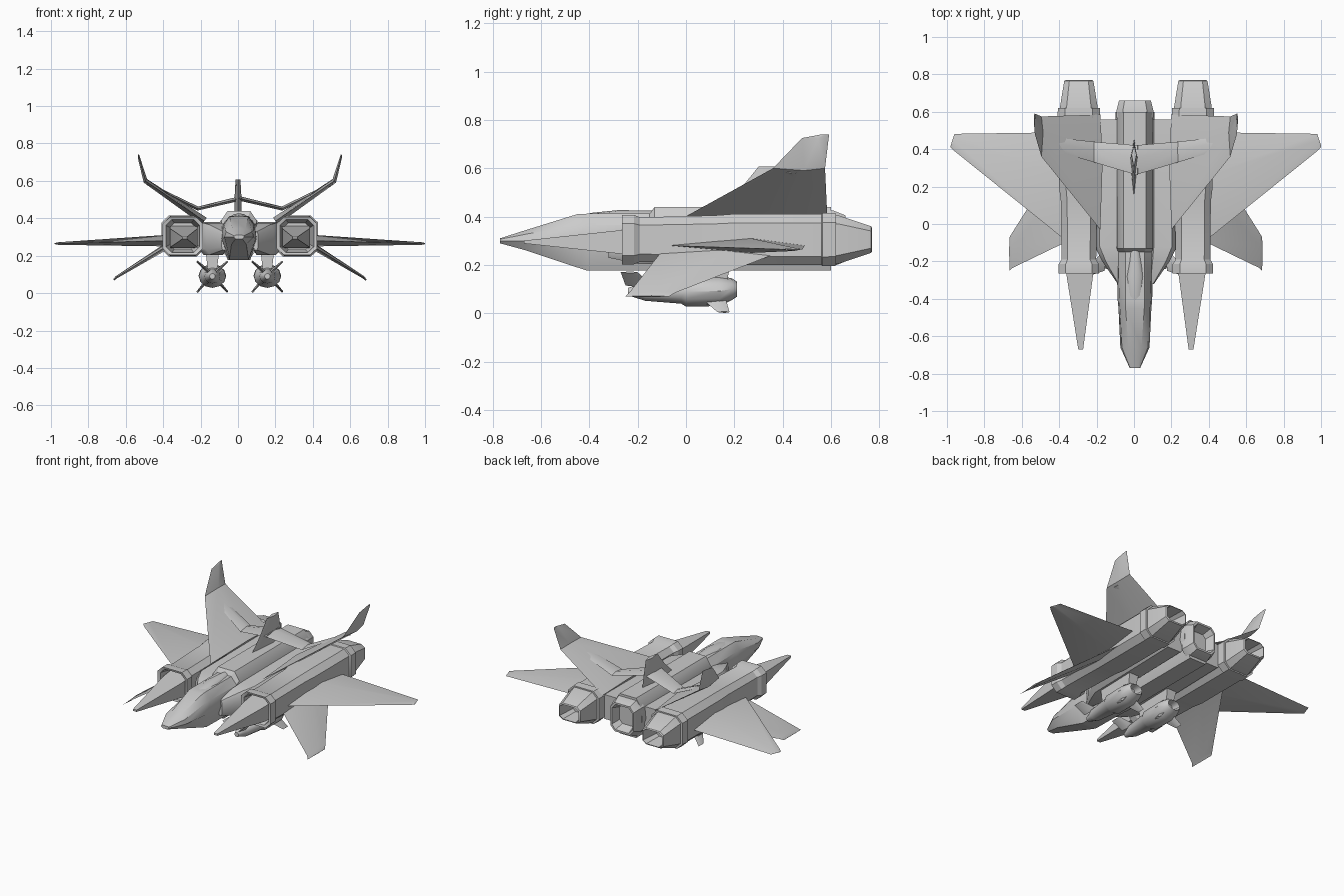
import bpy, bmesh, math
from mathutils import Vector

if "Cube" in bpy.data.objects:
    bpy.data.objects.remove(bpy.data.objects["Cube"])

CX = 0.01  # symmetry plane of the paired parts

OCT = [(1, .65), (.65, 1), (-.65, 1), (-1, .65), (-1, -.65), (-.65, -1), (.65, -1), (1, -.65)]
BOX = [(1, 1), (-1, 1), (-1, -1), (1, -1)]
ROUND = [(math.cos(a * math.pi / 6), math.sin(a * math.pi / 6)) for a in range(12)]
SIDES = ((1, "right"), (-1, "left"))


def skin(name, rings, angle=35):
    """Join rings of points into a closed, capped mesh."""
    bm = bmesh.new()
    loops = [[bm.verts.new(p) for p in r] for r in rings]
    n = len(loops[0])
    for a, b in zip(loops, loops[1:]):
        for i in range(n):
            bm.faces.new((a[i], a[(i + 1) % n], b[(i + 1) % n], b[i]))
    bm.faces.new(loops[0])
    bm.faces.new(loops[-1])
    bmesh.ops.recalc_face_normals(bm, faces=bm.faces)
    me = bpy.data.meshes.new(name)
    bm.to_mesh(me)
    bm.free()
    ob = bpy.data.objects.new(name, me)
    bpy.context.collection.objects.link(ob)
    bpy.ops.object.select_all(action='DESELECT')
    ob.select_set(True)
    bpy.context.view_layer.objects.active = ob
    bpy.ops.object.shade_smooth_by_angle(angle=math.radians(angle))
    return ob


def loft(name, profile, sections, paired=True, angle=35):
    """Sections along y: (y, x, z, half width, half height)."""
    for s, side in (SIDES if paired else ((1, ""),)):
        rings = [[(CX * paired + s * (x + u * w), y, z + v * h) for u, v in profile]
                 for y, x, z, w, h in sections]
        skin(f"{name}_{side}" if paired else name, rings, angle)


def plate(name, stations, paired=True):
    """Thin diamond-section surface: (x, z, y front, y back, half thickness)."""
    for s, side in (SIDES if paired else ((1, ""),)):
        rings = []
        for i, (x, z, y0, y1, t) in enumerate(stations):
            a, b = stations[max(i - 1, 0)], stations[min(i + 1, len(stations) - 1)]
            d = Vector((b[0] - a[0], b[1] - a[1])).normalized()
            nx, nz = -d.y * t, d.x * t
            ym = y0 + (y1 - y0) * .6
            pts = [(x, y0, z), (x + nx, ym, z + nz), (x, y1, z), (x - nx, ym, z - nz)]
            rings.append([(CX * paired + s * p[0], p[1], p[2]) for p in pts])
        skin(f"{name}_{side}" if paired else name, rings)


# central fuselage: y, top/mid/bottom half widths, top/mid/bottom heights
body = [(-.77, .018, .028, .018, .31, .30, .29),
        (-.66, .035, .078, .04, .345, .30, .26),
        (-.45, .05, .088, .05, .41, .29, .19),
        (-.41, .05, .092, .05, .412, .29, .177),
        (-.15, .05, .10, .055, .412, .29, .177),
        (-.13, .06, .105, .06, .44, .30, .177),
        (.60, .06, .105, .06, .44, .30, .177)]
rings = []
for y, t, m, b, zt, zm, zb in body:
    zs = zm + (zt - zm) * .62
    ms = t + (m - t) * .8
    half = [(b, zb), (m, zm), (ms, zs), (t, zt)]
    rings.append([(.005 + x, y, z) for x, z in half] + [(.005 - x, y, z) for x, z in reversed(half)])
skin("fuselage", rings, 30)

# canopy hump
loft("canopy", ROUND, [(-.48, .005, .385, .02, .015), (-.38, .005, .385, .05, .032),
                       (-.28, .005, .385, .058, .042), (-.14, .005, .385, .03, .04)], False, 40)

# central exhaust with hollow end
loft("central_nozzle", OCT, [(.57, .005, .31, .10, .115), (.61, .005, .31, .098, .115),
                             (.66, .005, .31, .085, .095), (.66, .005, .31, .075, .083),
                             (.56, .005, .31, .05, .05)], False)

# shoulders joining the fuselage to the engines
loft("shoulder", OCT, [(-.32, .085, .28, .012, .05), (-.20, .125, .285, .055, .08),
                       (-.12, .145, .29, .075, .085), (.56, .145, .30, .075, .08)])

# engine nacelles, with recessed intake at the front
EX, EZ = .305, .305
loft("nacelle", OCT, [(-.14, EX, EZ, .07, .07), (-.26, EX, EZ, .09, .088), (-.265, EX, EZ, .108, .102),
                      (-.215, EX, EZ, .108, .102), (-.19, EX, EZ, .093, .092), (.12, EX, EZ, .096, .1),
                      (.2, EX, EZ, .106, .106), (.56, EX, EZ, .106, .106), (.565, EX, EZ, .114, .11),
                      (.62, EX, EZ, .112, .108)], angle=30)
loft("engine_nozzle", OCT, [(.58, EX, EZ, .10, .10), (.63, EX, EZ, .1, .1), (.765, EX, EZ, .078, .055),
                            (.77, EX, EZ, .07, .048), (.65, EX, EZ, .055, .042)], angle=30)
loft("intake_spike", BOX, [(-.67, .295, .295, .013, .006), (-.26, .30, .295, .073, .05),
                           (-.12, .30, .30, .075, .06)], angle=20)

# main delta wings
plate("wing", [(.33, .283, -.12, .50, .032), (.41, .28, -.06, .49, .03), (.97, .265, .39, .482, .007),
               (.99, .265, .41, .42, .003)])

# lower forward-swept wings
plate("lower_wing", [(.36, .27, -.09, .43, .018), (.66, .085, -.235, -.045, .007),
                     (.675, .07, -.25, -.07, .004)])

# canted outer fins with upright tips
plate("outer_fin", [(.19, .385, -.03, .585, .022), (.505, .60, .36, .575, .013),
                    (.54, .725, .48, .59, .006), (.542, .74, .56, .592, .003)])

# gull-shaped bridge wing between the fins
plate("bridge_wing", [(-.01, .508, .26, .42, .012), (.225, .452, .33, .44, .011), (.495, .585, .41, .47, .008)])

# central tail fin
plate("tail_fin", [(.0, .42, .13, .46, .02), (.0, .52, .23, .44, .018), (.0, .607, .30, .42, .013)], False)

# underslung pods with pylons and cross fins
PX, PZ = .147, .095
loft("pod", ROUND, [(-.24, PX, .09, .015, .015), (-.17, PX, .09, .042, .038), (-.02, PX, .09, .06, .05),
                    (.0, PX, .09, .072, .062), (.14, PX, .092, .074, .062), (.19, PX, .1, .06, .045),
                    (.21, PX, .1, .045, .032), (.15, PX, .1, .03, .02)])
for s, side in SIDES:
    skin(f"pylon_{side}", [[(CX + s * (PX + u * w), y, z) for u, y in ((-1, y0), (1, y0), (1, y1), (-1, y1))]
                           for z, w, y0, y1 in ((.10, .022, -.08, .16), (.26, .04, -.08, .2))])
for i, (dx, dz, dy) in enumerate([(1, 1, -.2), (-1, 1, -.2), (1, -1, .1), (-1, -1, .1)]):
    plate(f"pod_fin_{i + 1}", [(PX + dx * .02, PZ + dz * .02, dy - .05, dy + .06, .01),
                               (PX + dx * .082, PZ + dz * (.09 if dz < 0 else .075),
                                dy + (.03 if dz < 0 else -.07), dy + (.08 if dz < 0 else .0), .005)])
